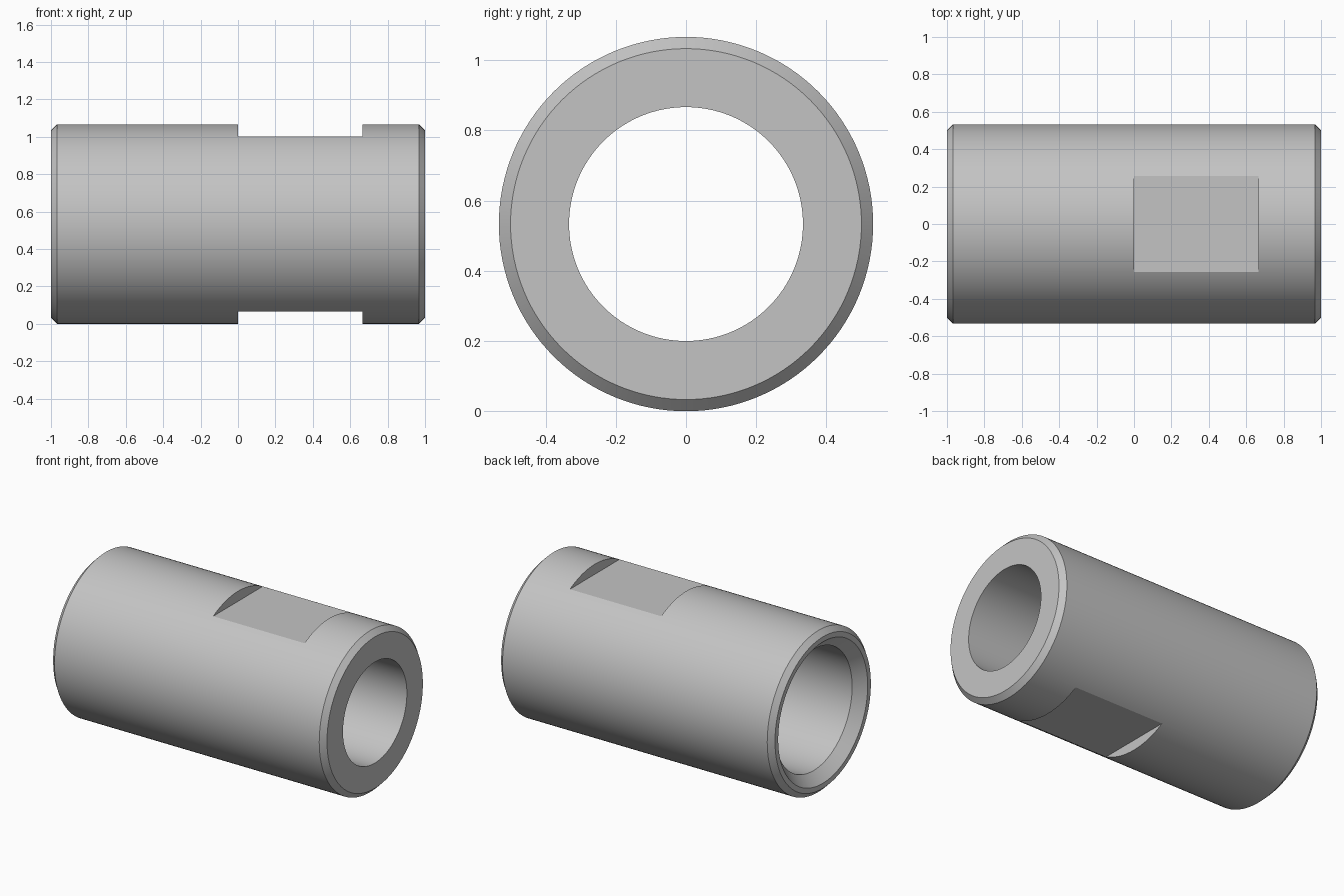
import bpy, bmesh
from math import radians, tau
from mathutils import Vector, Matrix

old = bpy.data.objects.get("Cube")
if old:
    bpy.data.objects.remove(old, do_unlink=True)

OUTER = 0.5333          # outside radius, also the axis height
BORE = 0.3333           # narrow bore radius
SOCKET = 0.40           # wide bore radius
CHAMFER = 0.0333
FLAT_HEIGHT = 0.4667    # wrench flat distance from the axis
SEGMENTS = 128

steel = bpy.data.materials.new("grey_steel")
steel.use_nodes = True
colour = (0.55, 0.55, 0.55, 1)
steel.diffuse_color = colour
steel.node_tree.nodes["Principled BSDF"].inputs["Base Color"].default_value = colour


def add_object(name, bm):
    mesh = bpy.data.meshes.new(name)
    bm.to_mesh(mesh)
    bm.free()
    obj = bpy.data.objects.new(name, mesh)
    bpy.context.collection.objects.link(obj)
    return obj


def lathe(name, profile):
    """Turn a closed (x, radius) profile around the x axis."""
    bm = bmesh.new()
    verts = [bm.verts.new((x, 0, r)) for x, r in profile]
    edges = [bm.edges.new((v, verts[(i + 1) % len(verts)])) for i, v in enumerate(verts)]
    bmesh.ops.spin(bm, geom=verts + edges, cent=(0, 0, 0), axis=(1, 0, 0),
                   angle=tau, steps=SEGMENTS, use_duplicate=False)
    bmesh.ops.remove_doubles(bm, verts=bm.verts, dist=0.0001)
    bmesh.ops.recalc_face_normals(bm, faces=bm.faces)
    bmesh.ops.translate(bm, verts=bm.verts, vec=(0, 0, OUTER))
    return add_object(name, bm)


def flat_cutter(side):
    """Box that removes one wrench flat, above (1) or below (-1) the axis."""
    bm = bmesh.new()
    bmesh.ops.create_cube(bm, size=1)
    centre = Vector((0.3333, 0, OUTER + side * (FLAT_HEIGHT + 0.1)))
    bmesh.ops.transform(bm, verts=bm.verts,
                        matrix=Matrix.Translation(centre) @ Matrix.Diagonal((0.6667, 1.4, 0.2, 1)))
    cutter = add_object("flat_cutter", bm)
    cutter.hide_render = True
    return cutter


# Hollow sleeve: chamfered ends, narrow bore on the right, countersunk socket on the left
sleeve = lathe("sleeve", [
    (-1, OUTER - CHAMFER), (-1 + CHAMFER, OUTER),
    (1 - CHAMFER, OUTER), (1, OUTER - CHAMFER),
    (1, BORE), (0, BORE),
    (0, SOCKET), (-1 + 2 * CHAMFER, SOCKET), (-1, SOCKET + 2 * CHAMFER),
])
sleeve.data.materials.append(steel)

# Wrench flats on top and bottom
bpy.ops.object.select_all(action='DESELECT')
bpy.context.view_layer.objects.active = sleeve
sleeve.select_set(True)
for side in (1, -1):
    cutter = flat_cutter(side)
    cut = sleeve.modifiers.new("wrench_flat", 'BOOLEAN')
    cut.operation = 'DIFFERENCE'
    cut.solver = 'EXACT'
    cut.object = cutter
    bpy.ops.object.modifier_apply(modifier=cut.name)
    bpy.data.objects.remove(cutter, do_unlink=True)

bpy.ops.object.shade_smooth_by_angle(angle=radians(25))
